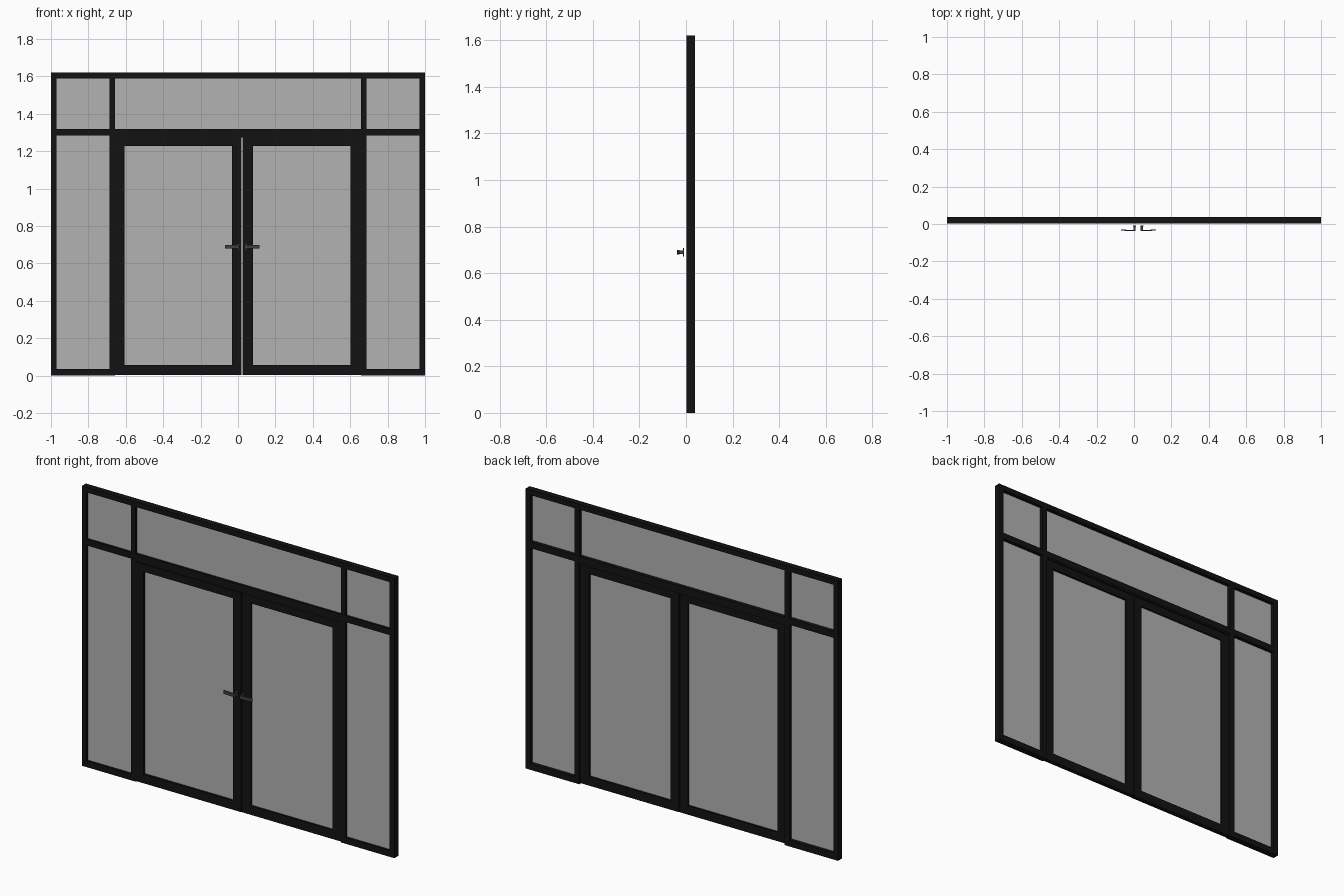
import bpy, bmesh

if "Cube" in bpy.data.objects:
    bpy.data.objects.remove(bpy.data.objects["Cube"])


def material(name, rgba):
    m = bpy.data.materials.new(name)
    m.diffuse_color = rgba
    m.use_nodes = True
    m.node_tree.nodes["Principled BSDF"].inputs["Base Color"].default_value = m.diffuse_color
    return m


FRAME = material("dark_frame", (0.006, 0.006, 0.006, 1))
GLASS = material("glass", (0.445, 0.445, 0.445, 0.4))
METAL = material("handle_metal", (0.05, 0.05, 0.05, 1))


def boxes(name, specs, mat):
    """One object made of boxes given as (x0, x1, y0, y1, z0, z1)."""
    bm = bmesh.new()
    for x0, x1, y0, y1, z0, z1 in specs:
        vs = bmesh.ops.create_cube(bm, size=1)["verts"]
        for v in vs:
            v.co.x = x0 if v.co.x < 0 else x1
            v.co.y = y0 if v.co.y < 0 else y1
            v.co.z = z0 if v.co.z < 0 else z1
    return finish(name, bm, mat)


def finish(name, bm, mat):
    bmesh.ops.recalc_face_normals(bm, faces=bm.faces)
    me = bpy.data.meshes.new(name)
    bm.to_mesh(me)
    bm.free()
    me.materials.append(mat)
    ob = bpy.data.objects.new(name, me)
    bpy.context.collection.objects.link(ob)
    return ob


def pane(name, x0, x1, z0, z1, y=0.016):
    boxes(name, [(x0, x1, y - 0.001, y + 0.001, z0, z1)], GLASS)


F, B = 0.002, 0.038          # front and back of the fixed frame
TOP = 1.62

# Outer frame, transom rail and mullions
boxes("outer_frame", [
    (-1, -0.97, F, B, 0, TOP), (0.97, 1, F, B, 0, TOP),
    (-0.97, 0.97, F, B, 1.59, TOP)], FRAME)
boxes("transom_rail", [(-0.97, 0.97, F, B, 1.283, 1.319)], FRAME)
for side, s in (("left", -1), ("right", 1)):
    a, b = sorted((s * 0.657, s * 0.688))
    boxes(side + "_mullion", [(a, b, F, B, 0, 1.283), (a, b, F, B, 1.319, 1.59)], FRAME)
    a, b = sorted((s * 0.688, s * 0.97))
    boxes(side + "_sidelight_sill", [(a, b, F, B, 0, 0.036)], FRAME)
    pane(side + "_sidelight_glass", a, b, 0.036, 1.283)
    pane(side + "_transom_glass", a, b, 1.319, 1.59)
pane("centre_transom_glass", -0.657, 0.657, 1.319, 1.59)

# Header stop above the doors
boxes("door_header", [(-0.657, 0.657, F + 0.004, B - 0.002, 1.273, 1.283)], FRAME)


# Door leaves, with left and right stiles of their own widths
def door(name, x0, x1, y0, y1, wl, wr):
    z0, zb, zt, z1 = 0.004, 0.056, 1.228, 1.273
    boxes(name + "_leaf", [
        (x0, x0 + wl, y0, y1, z0, z1), (x1 - wr, x1, y0, y1, z0, z1),
        (x0 + wl, x1 - wr, y0, y1, z0, zb), (x0 + wl, x1 - wr, y0, y1, zt, z1)], FRAME)
    pane(name + "_glass", x0 + wl, x1 - wr, zb, zt)


door("left_door", -0.657, 0.019, F, 0.027, 0.051, 0.051)
door("right_door", 0.024, 0.657, F + 0.002, 0.029, 0.056, 0.056)


# Lever handles: plate, stem and a gently bowed lever
def handle(name, cx, s):
    zc = 0.69
    boxes(name + "_plate", [(cx - 0.008, cx + 0.008, -0.013, -0.008, zc - 0.018, zc + 0.018)], METAL)
    boxes(name + "_stem", [(cx - 0.006, cx + 0.006, -0.036, -0.010, zc - 0.008, zc + 0.008)], METAL)
    path = [(-0.006, -0.038), (0.015, -0.038), (0.035, -0.0375), (0.055, -0.036), (0.072, -0.034)]
    bm = bmesh.new()
    rings = []
    for dx, y in path:
        rings.append([bm.verts.new((cx + s * dx, y + dy, zc + dz))
                      for dy, dz in ((0, -0.01), (0.006, -0.01), (0.006, 0.01), (0, 0.01))])
    for r, q in zip(rings, rings[1:]):
        for i in range(4):
            j = (i + 1) % 4
            bm.faces.new((r[i], r[j], q[j], q[i]))
    bm.faces.new(rings[0])
    bm.faces.new(rings[-1])
    finish(name + "_lever", bm, METAL)


handle("left_handle", 0.002, -1)
handle("right_handle", 0.042, 1)
